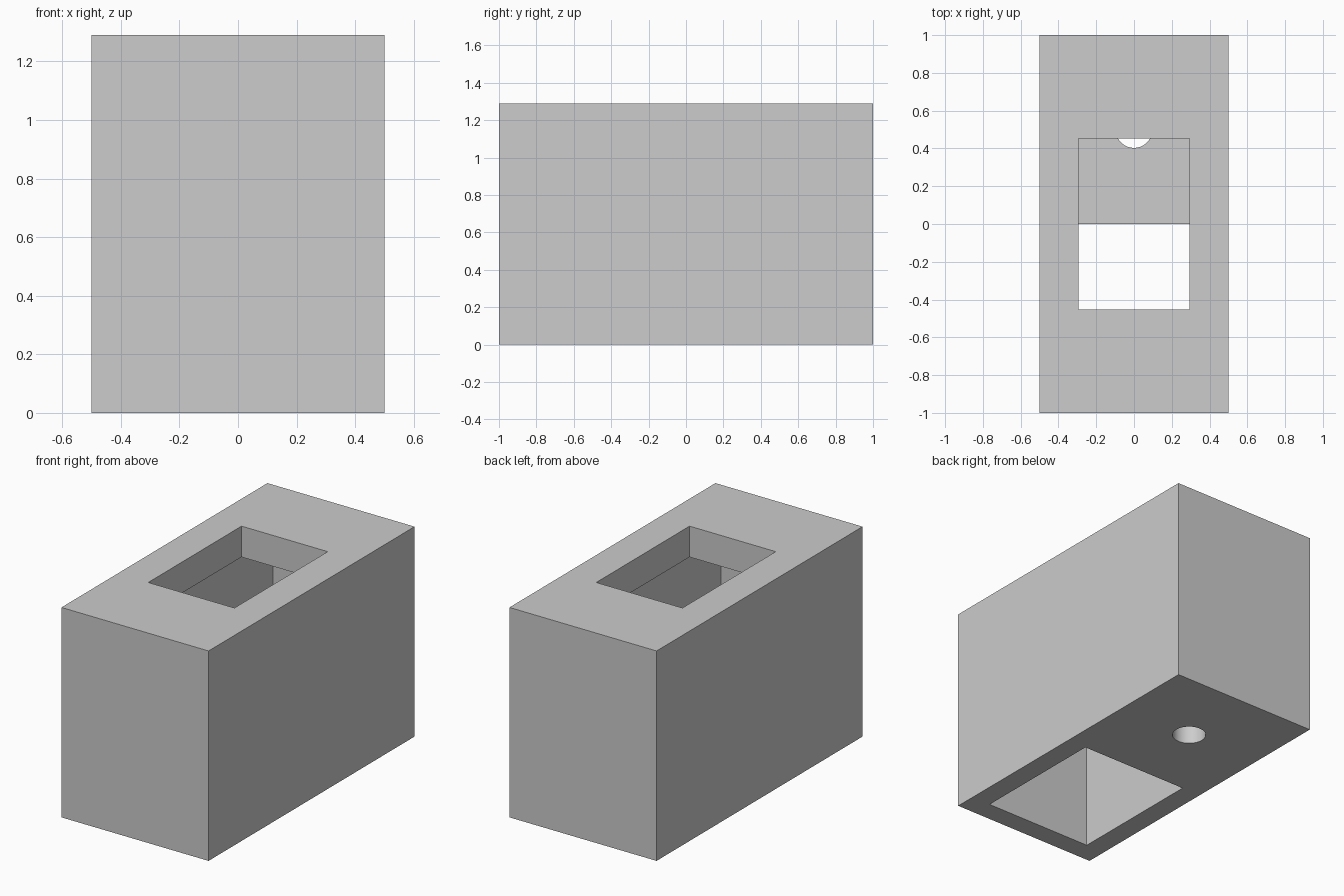
import bpy

if "Cube" in bpy.data.objects:
    bpy.data.objects.remove(bpy.data.objects["Cube"], do_unlink=True)

WIDTH, LENGTH, HEIGHT = 1.0, 2.0, 1.29
WALL, ROOF, FLOOR = 0.13, 0.19, 0.13
OVER = 0.1  # how far cutters reach past the surface

grey = bpy.data.materials.new("light_grey")
grey.use_nodes = True
color = (0.604, 0.604, 0.604, 1)
grey.diffuse_color = color
grey.node_tree.nodes["Principled BSDF"].inputs["Base Color"].default_value = color


def box(name, low, high):
    """Axis-aligned box between two corners."""
    center = [(a + b) / 2 for a, b in zip(low, high)]
    bpy.ops.mesh.primitive_cube_add(size=1, location=center)
    obj = bpy.context.object
    obj.name = name
    obj.scale = [b - a for a, b in zip(low, high)]
    bpy.ops.object.transform_apply(location=True, rotation=False, scale=True)
    obj.data.materials.append(grey)
    return obj


# Outer block
body = box("hollow_block", (-WIDTH / 2, -LENGTH / 2, 0), (WIDTH / 2, LENGTH / 2, HEIGHT))

# Inner chamber, roof opening and front half floor opening
ix, iy, ceiling = WIDTH / 2 - WALL, LENGTH / 2 - WALL, HEIGHT - ROOF
cutters = [
    box("chamber_cutter", (-ix, -iy, FLOOR), (ix, iy, ceiling)),
    box("roof_opening_cutter", (-0.293, -0.453, ceiling - OVER), (0.293, 0.453, HEIGHT + OVER)),
    box("floor_opening_cutter", (-ix, -iy, -OVER), (ix, 0, FLOOR + OVER)),
]

# Round hole through the back half of the floor
bpy.ops.mesh.primitive_cylinder_add(vertices=64, radius=0.097, depth=FLOOR + 2 * OVER,
                                    location=(0, 0.5, FLOOR / 2))
drill = bpy.context.object
drill.name = "round_hole_cutter"
drill.data.materials.append(grey)
cutters.append(drill)

# Carve the block, then discard the cutters
bpy.ops.object.select_all(action='DESELECT')
bpy.context.view_layer.objects.active = body
body.select_set(True)
for cutter in cutters:
    cutter.hide_render = True
    cut = body.modifiers.new(cutter.name, 'BOOLEAN')
    cut.operation = 'DIFFERENCE'
    cut.solver = 'EXACT'
    cut.object = cutter
    bpy.ops.object.modifier_apply(modifier=cut.name)
    bpy.data.objects.remove(cutter, do_unlink=True)

bpy.ops.object.shade_smooth_by_angle()
